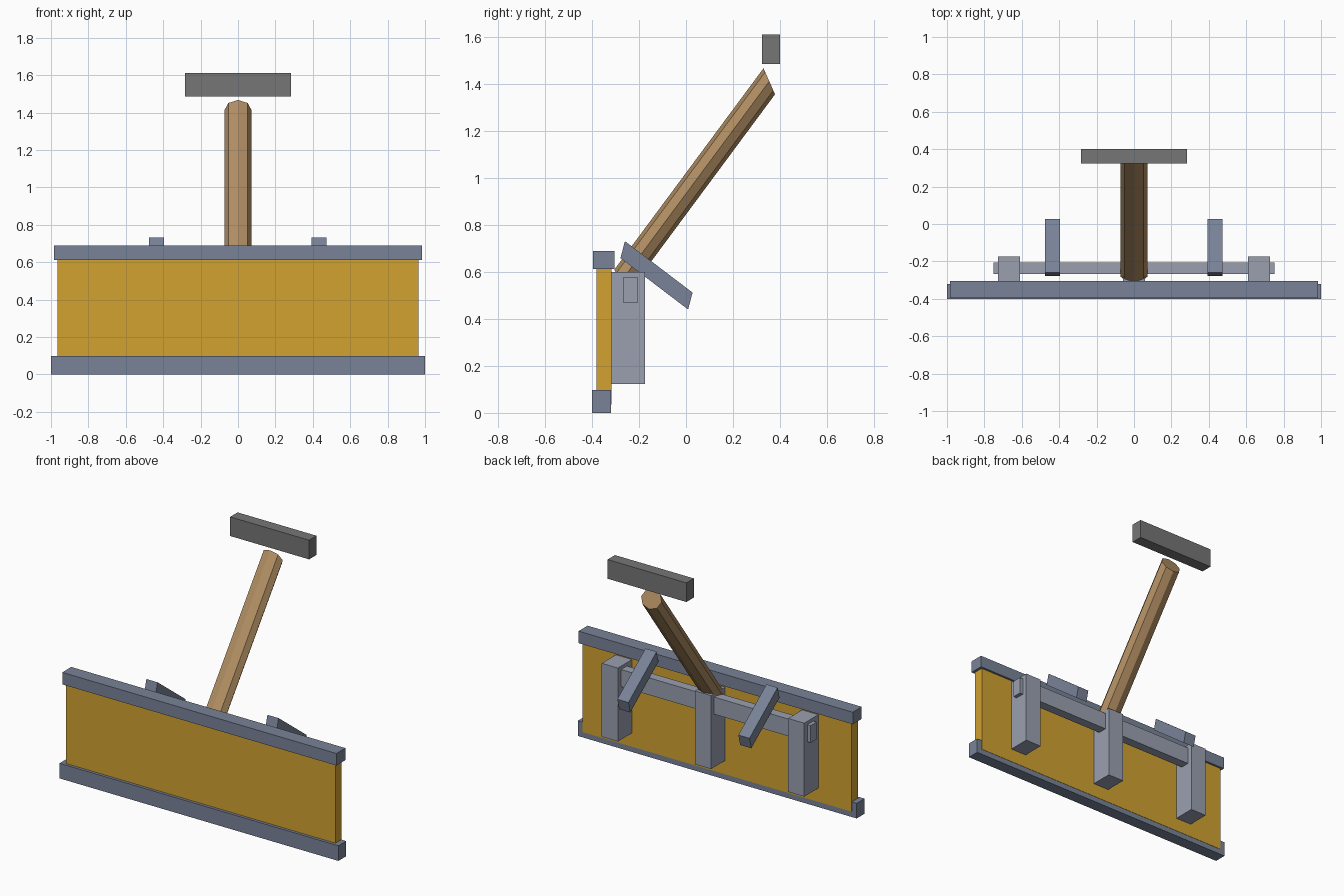
import bpy, bmesh, math
from mathutils import Vector

if "Cube" in bpy.data.objects:
    bpy.data.objects.remove(bpy.data.objects["Cube"])


def material(name, rgb):
    m = bpy.data.materials.new(name)
    m.diffuse_color = (*rgb, 1)
    m.use_nodes = True
    m.node_tree.nodes["Principled BSDF"].inputs["Base Color"].default_value = m.diffuse_color
    return m


GOLD = material("gold_panel", (0.64, 0.36, 0.03))
SLATE = material("slate_metal", (0.19, 0.225, 0.31))
STEEL = material("pale_steel", (0.32, 0.35, 0.43))
WOOD = material("wood", (0.44, 0.27, 0.125))
DARK = material("dark_grip", (0.18, 0.18, 0.18))


def prism(name, ring, offset, mat):
    """Extrude a closed ring of points along an offset vector."""
    bm = bmesh.new()
    a = [bm.verts.new(p) for p in ring]
    b = [bm.verts.new(Vector(p) + Vector(offset)) for p in ring]
    bm.faces.new(a)
    bm.faces.new(b[::-1])
    for i in range(len(a)):
        j = (i + 1) % len(a)
        bm.faces.new((a[i], b[i], b[j], a[j]))
    bmesh.ops.recalc_face_normals(bm, faces=bm.faces)
    me = bpy.data.meshes.new(name)
    bm.to_mesh(me)
    bm.free()
    me.materials.append(mat)
    ob = bpy.data.objects.new(name, me)
    bpy.context.collection.objects.link(ob)
    return ob


def side_prism(name, x0, x1, yz, mat):
    return prism(name, [(x0, y, z) for y, z in yz], (x1 - x0, 0, 0), mat)


def box(name, x0, x1, y0, y1, z0, z1, mat):
    return side_prism(name, x0, x1, [(y0, z0), (y1, z0), (y1, z1), (y0, z1)], mat)


# Blade: panel with a rail along the top and the bottom
box("blade_panel", -0.965, 0.965, -0.381, -0.318, 0.035, 0.65, GOLD)
box("bottom_rail", -1, 1, -0.40, -0.32, 0, 0.098, SLATE)
box("top_rail", -0.983, 0.983, -0.396, -0.304, 0.612, 0.69, SLATE)

# Posts behind the blade, joined by a cross bar
for side, x in (("left", -0.668), ("middle", 0), ("right", 0.668)):
    box(side + "_post", x - 0.058, x + 0.058, -0.319, -0.174, 0.124, 0.60, STEEL)
box("cross_bar", -0.75, 0.75, -0.267, -0.206, 0.467, 0.578, STEEL)

# Slanted braces
brace = [(-0.26, 0.731), (0.028, 0.512), (0.009, 0.44), (-0.279, 0.659)]
for side, x in (("left", -0.435), ("right", 0.433)):
    side_prism(side + "_brace", x - 0.04, x + 0.04, brace, SLATE)

# Eight-sided leaning handle with skewed ends
top, bottom = Vector((0, 0.3545, 1.4115)), Vector((0, -0.2805, 0.5545))
ring = []
for i in range(8):
    t = i * math.pi / 4
    ring.append(bottom + Vector((0.073 * math.sin(t), -0.0245 * math.cos(t), 0.0555 * math.cos(t))))
prism("handle", ring, top - bottom, WOOD)

# Grip bar floating above the handle
box("grip_bar", -0.283, 0.283, 0.324, 0.40, 1.486, 1.61, DARK)
